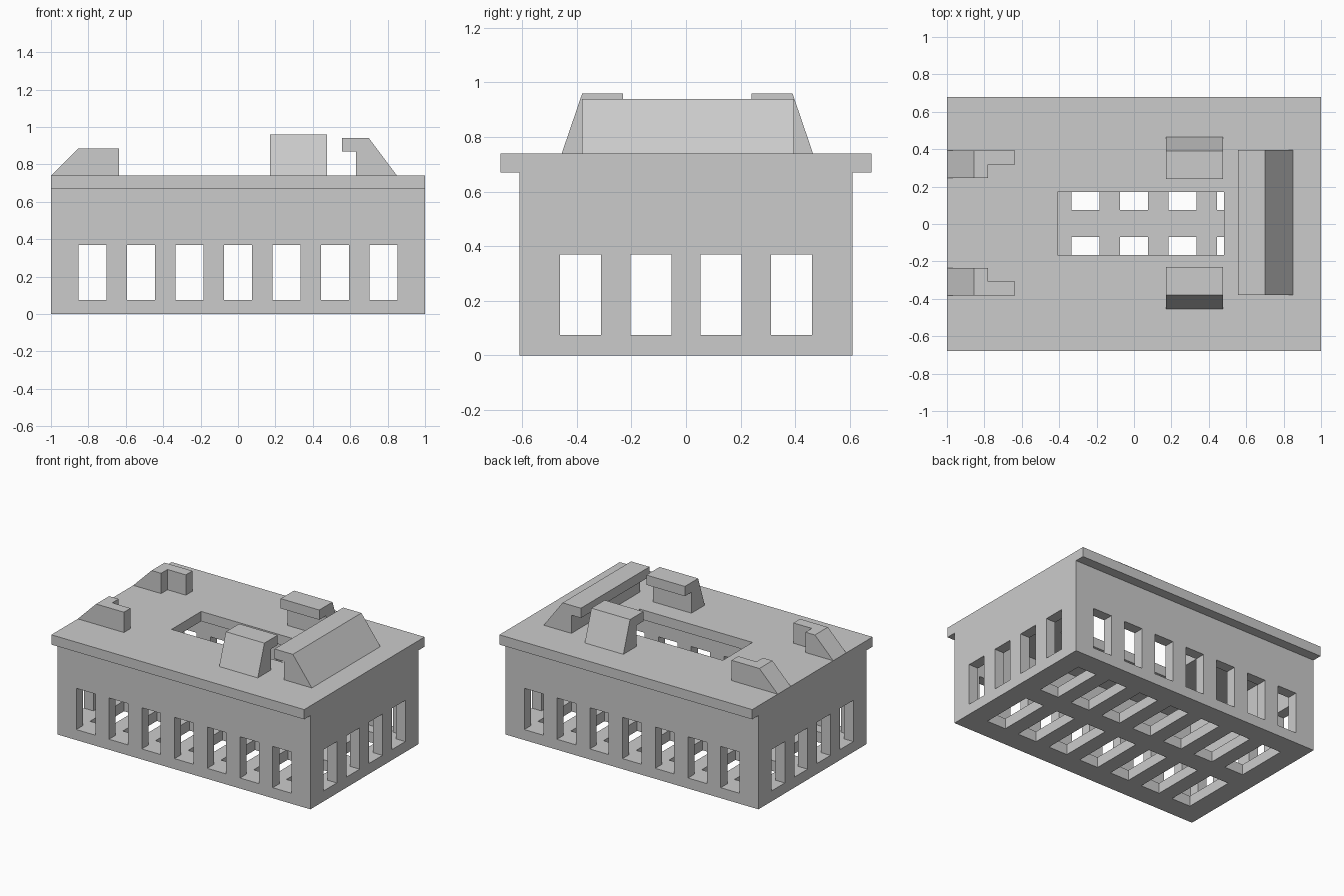
import bpy
import bmesh
from mathutils import Vector

default = bpy.data.objects.get("Cube")
if default:
    bpy.data.objects.remove(default, do_unlink=True)

GREY = (0.6, 0.6, 0.6, 1)
mat = bpy.data.materials.new("light grey")
mat.use_nodes = True
mat.diffuse_color = GREY
mat.node_tree.nodes["Principled BSDF"].inputs["Base Color"].default_value = GREY


def finish(name, bm):
    bmesh.ops.recalc_face_normals(bm, faces=bm.faces)
    mesh = bpy.data.meshes.new(name)
    bm.to_mesh(mesh)
    bm.free()
    mesh.materials.append(mat)
    obj = bpy.data.objects.new(name, mesh)
    bpy.context.collection.objects.link(obj)
    return obj


def boxes(name, spans):
    """Boxes given as (x range, y range, z range)."""
    bm = bmesh.new()
    for span in spans:
        verts = bmesh.ops.create_cube(bm, size=1)["verts"]
        for v in verts:
            v.co = Vector([(lo + hi) / 2 + c * (hi - lo) for c, (lo, hi) in zip(v.co, span)])
    return finish(name, bm)


def prism(name, profile, axis, lo, hi):
    """Extrude a 2D profile along an axis from lo to hi."""
    bm = bmesh.new()
    rim = []
    for point in profile:
        co = list(point)
        co.insert(axis, lo)
        rim.append(bm.verts.new(co))
    face = bm.faces.new(rim)
    new = bmesh.ops.extrude_face_region(bm, geom=[face])["geom"]
    for v in new:
        if isinstance(v, bmesh.types.BMVert):
            v.co[axis] = hi
    return finish(name, bm)


def cut(target, spans):
    cutter = boxes("cutter", spans)
    cutter.hide_render = True
    mod = target.modifiers.new("cut", 'BOOLEAN')
    mod.operation = 'DIFFERENCE'
    mod.solver = 'EXACT'
    mod.object = cutter
    bpy.context.view_layer.objects.active = target
    bpy.ops.object.modifier_apply(modifier=mod.name)
    bpy.data.objects.remove(cutter, do_unlink=True)


WALL = 0.075
EAVE, ROOF = 0.67, 0.74
THROUGH = (-2, 2)
SILL = (WALL, 0.37)


def around(c, width=0.15):
    return (c - width / 2, c + width / 2)


columns = [around(i * 0.259) for i in range(-3, 4)]
end_columns = [around(i * 0.258) for i in (-1.5, -0.5, 0.5, 1.5)]

# Hollow body with windows on all sides and slots in the floor
body = boxes("body", [((-1, 1), (-0.61, 0.61), (0, EAVE))])
cut(body, [((WALL - 1, 1 - WALL), (WALL - 0.61, 0.61 - WALL), (WALL, 1))])
cut(body, [(c, THROUGH, SILL) for c in columns])
cut(body, [(THROUGH, c, SILL) for c in end_columns])
cut(body, [(c, row, (-1, 0.2)) for c in columns
           for row in ((0.075, 0.455), (-0.455, -0.07))])

# Overhanging roof slab with its opening
roof = boxes("roof", [((-1, 1), (-0.68, 0.68), (EAVE, ROOF))])
cut(roof, [((-0.41, 0.48), (-0.165, 0.17), (0, 1))])

# Long hooked rail at the left end
prism("long_hook_rail", [(0.63, ROOF), (0.85, ROOF), (0.70, 0.94), (0.555, 0.94),
                         (0.555, 0.87), (0.63, 0.87)], 0 + 1, -0.38, 0.395)

# Facing pair of hooked clips and notched corner stops
for side, label in ((1, "back"), (-1, "front")):
    shift = 0.005

    def y(v):
        return side * v + shift

    prism(label + "_clip", [(y(0.31), ROOF), (y(0.46), ROOF), (y(0.385), 0.96),
                            (y(0.235), 0.96), (y(0.235), 0.89), (y(0.31), 0.89)],
          0, 0.17, 0.475)
    stop = prism(label + "_stop", [(-1, ROOF), (-0.635, ROOF), (-0.635, 0.885),
                                   (-0.855, 0.885)], 1, *sorted((y(0.24), y(0.387))))
    cut(stop, [((-0.78, 0), sorted((y(0.1), y(0.312))), (0.5, 1.2))])
